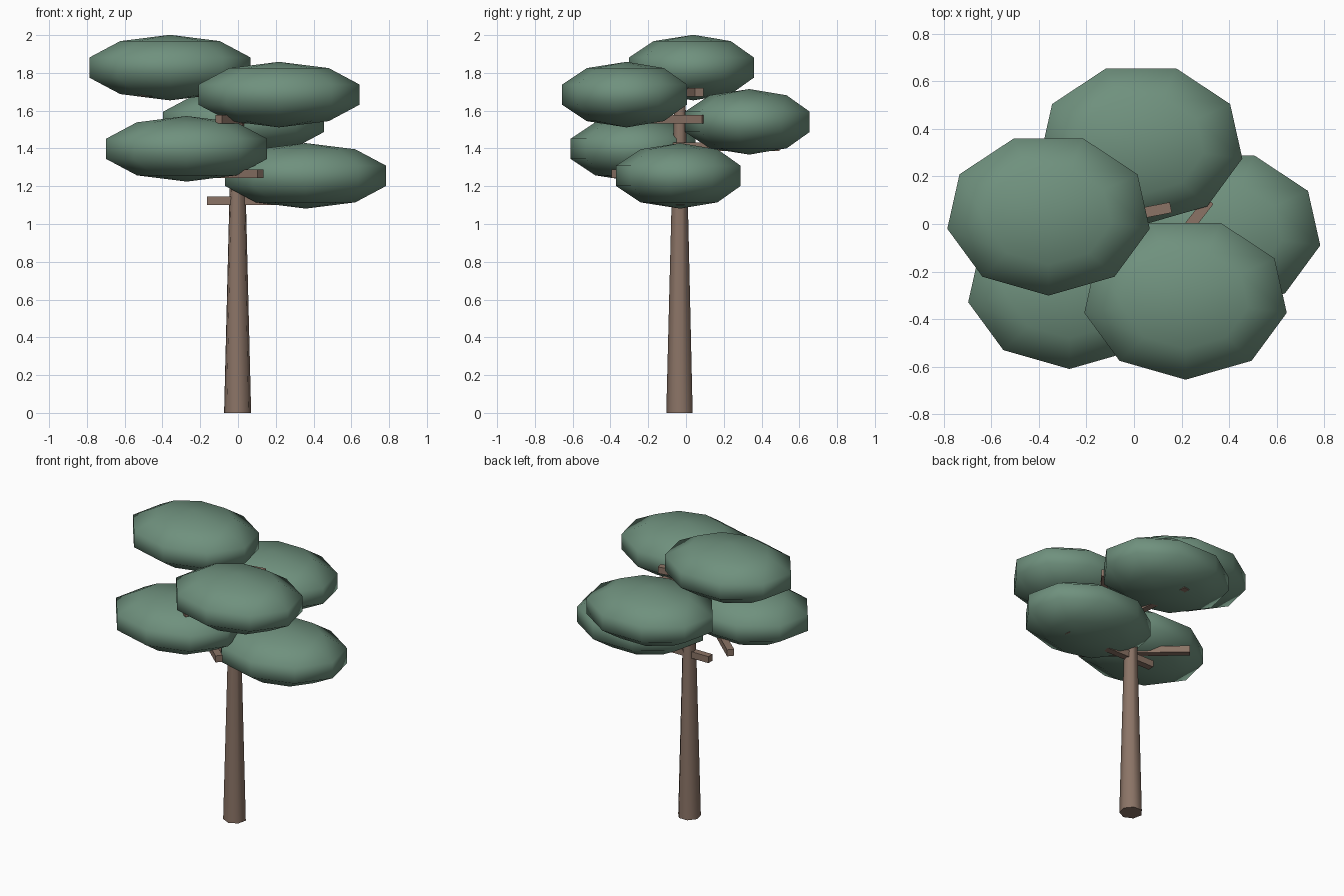
import bpy, bmesh, math
from mathutils import Matrix

if "Cube" in bpy.data.objects:
    bpy.data.objects.remove(bpy.data.objects["Cube"])


def material(name, rgb):
    m = bpy.data.materials.new(name)
    m.diffuse_color = (*rgb, 1)
    m.use_nodes = True
    m.node_tree.nodes["Principled BSDF"].inputs["Base Color"].default_value = m.diffuse_color
    return m


leaf_green = material("leaf green", (0.160, 0.283, 0.208))
bark_brown = material("bark brown", (0.258, 0.174, 0.133))


def finish(bm, name, mat, loc, smooth):
    bmesh.ops.recalc_face_normals(bm, faces=bm.faces)
    for f in bm.faces:
        f.smooth = smooth and len(f.verts) < 5
    me = bpy.data.meshes.new(name)
    bm.to_mesh(me)
    bm.free()
    me.materials.append(mat)
    ob = bpy.data.objects.new(name, me)
    ob.location = loc
    bpy.context.collection.objects.link(ob)
    return ob


def lathe(name, profile, sides, mat, loc, scale=(1, 1, 1)):
    """Turn (radius, z) points around z, with the first corner facing -y."""
    bm = bmesh.new()
    rings = []
    for r, z in profile:
        ring = []
        for k in range(sides):
            a = -math.pi / 2 + 2 * math.pi * k / sides
            ring.append(bm.verts.new((r * math.cos(a), r * math.sin(a), z)))
        rings.append(ring)
    for lo, hi in zip(rings, rings[1:]):
        for k in range(sides):
            n = (k + 1) % sides
            bm.faces.new((lo[k], lo[n], hi[n], hi[k]))
    if profile[0][0] > 1e-6:
        bm.faces.new(rings[0][::-1])
        bm.faces.new(rings[-1])
    bmesh.ops.scale(bm, vec=scale, verts=bm.verts)
    bmesh.ops.remove_doubles(bm, verts=bm.verts, dist=1e-5)
    return finish(bm, name, mat, loc, True)


# Tapered seven-sided trunk
TX, TY = -0.002, -0.031
lathe("trunk", [(0.0735, 0), (0.0305, 1.70)], 7, bark_brown, (TX, TY, 0))

# Flattened leaf pads, each with a straight branch just below its middle
half_circle = [(abs(math.sin(math.pi * i / 5)), -math.cos(math.pi * i / 5)) for i in range(6)]
pads = [(0.358, -0.031), (-0.272, -0.270), (0.217, -0.315), (0.030, 0.335), (-0.360, 0.039)]
heights = [1.255, 1.398, 1.685, 1.541, 1.828]

for i, ((x, y), z) in enumerate(zip(pads, heights), 1):
    lathe(f"leaf_pad_{i}", half_circle, 9, leaf_green, (x, y, z), (0.455, 0.358, 0.1735))

    # Branches cross the trunk at the mirrored angle of the pad
    angle = math.atan2(y - TY, x - TX)
    bm = bmesh.new()
    bmesh.ops.create_cube(bm, size=1, matrix=Matrix.Diagonal((0.685, 0.045, 0.045, 1)))
    bmesh.ops.rotate(bm, verts=bm.verts, cent=(0, 0, 0), matrix=Matrix.Rotation(-angle, 3, 'Z'))
    finish(bm, f"branch_{i}", bark_brown, ((x + TX) / 2, (y + TY) / 2, z - 0.131), False)
